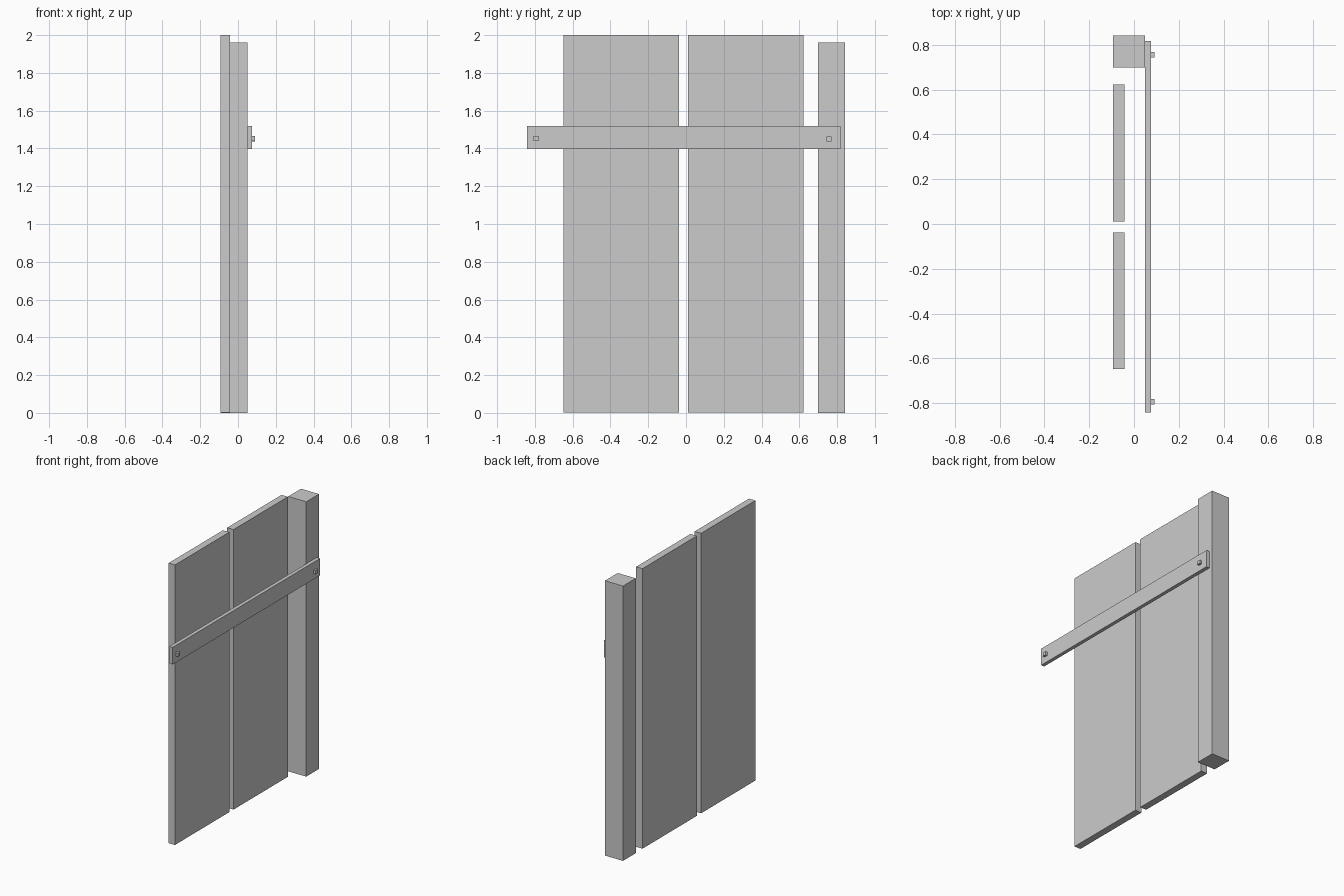
import bpy

if "Cube" in bpy.data.objects:
    bpy.data.objects.remove(bpy.data.objects["Cube"])


def box(name, x, y, z):
    """Axis-aligned box from (min, max) ranges."""
    bpy.ops.mesh.primitive_cube_add(size=1, location=[(a + b) / 2 for a, b in (x, y, z)])
    ob = bpy.context.object
    ob.name = name
    ob.scale = [b - a for a, b in (x, y, z)]
    bpy.ops.object.transform_apply(location=False, rotation=False, scale=True)
    return ob


# Two tall wall panels with a gap between them
for i, y0 in enumerate((-0.649, 0.011)):
    box(f"panel_{i + 1}", (-0.093, -0.043), (y0, y0 + 0.612), (0.003, 2.0))

# Thick post at one end
box("post", (-0.093, 0.049), (0.699, 0.843), (0.0, 1.96))

# Horizontal rail fixed across the post
box("rail", (0.049, 0.075), (-0.843, 0.818), (1.396, 1.518))

# Square bolt heads near both rail ends
for i, (y, z) in enumerate(((-0.794, 1.453), (0.756, 1.45))):
    box(f"bolt_{i + 1}", (0.073, 0.091), (y - 0.013, y + 0.013), (z - 0.0125, z + 0.0125))
